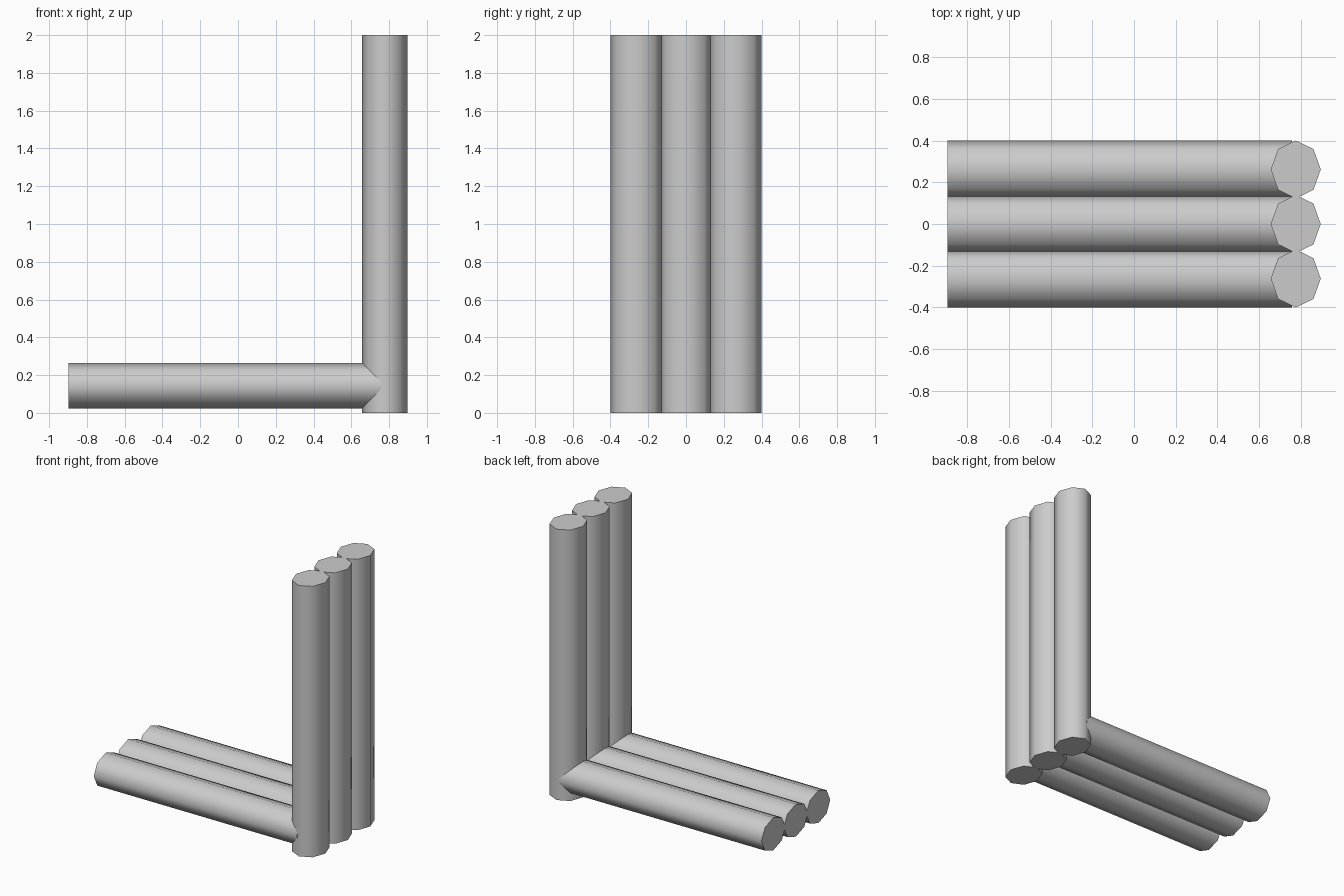
import bpy, math

if "Cube" in bpy.data.objects:
    bpy.data.objects.remove(bpy.data.objects["Cube"])

RX, RY = 0.12, 0.139      # octagon half-sizes, slightly stretched along y
SPACING = 0.262


def log(name, location, length, lying):
    # eight-sided log, smooth sides with crisp flat ends
    bpy.ops.mesh.primitive_cylinder_add(vertices=8, radius=1, depth=length)
    ob = bpy.context.object
    ob.name = name
    ob.scale = (RX, RY, 1)
    bpy.ops.object.transform_apply(location=False, rotation=False, scale=True)
    if lying:
        ob.rotation_euler = (0, math.pi / 2, 0)
        bpy.ops.object.transform_apply(location=False, rotation=True, scale=False)
    ob.location = location
    bpy.ops.object.shade_smooth_by_angle(angle=math.radians(60))
    return ob


# three upright back logs and three lying seat logs
SEAT_START, SEAT_END = -0.897, 0.76
for i in (-1, 0, 1):
    y = i * SPACING
    log(f"back_log_{i + 2}", (0.777, y, 1.0), 2.0, False)
    log(f"seat_log_{i + 2}", ((SEAT_START + SEAT_END) / 2, y, 0.144),
        SEAT_END - SEAT_START, True)
